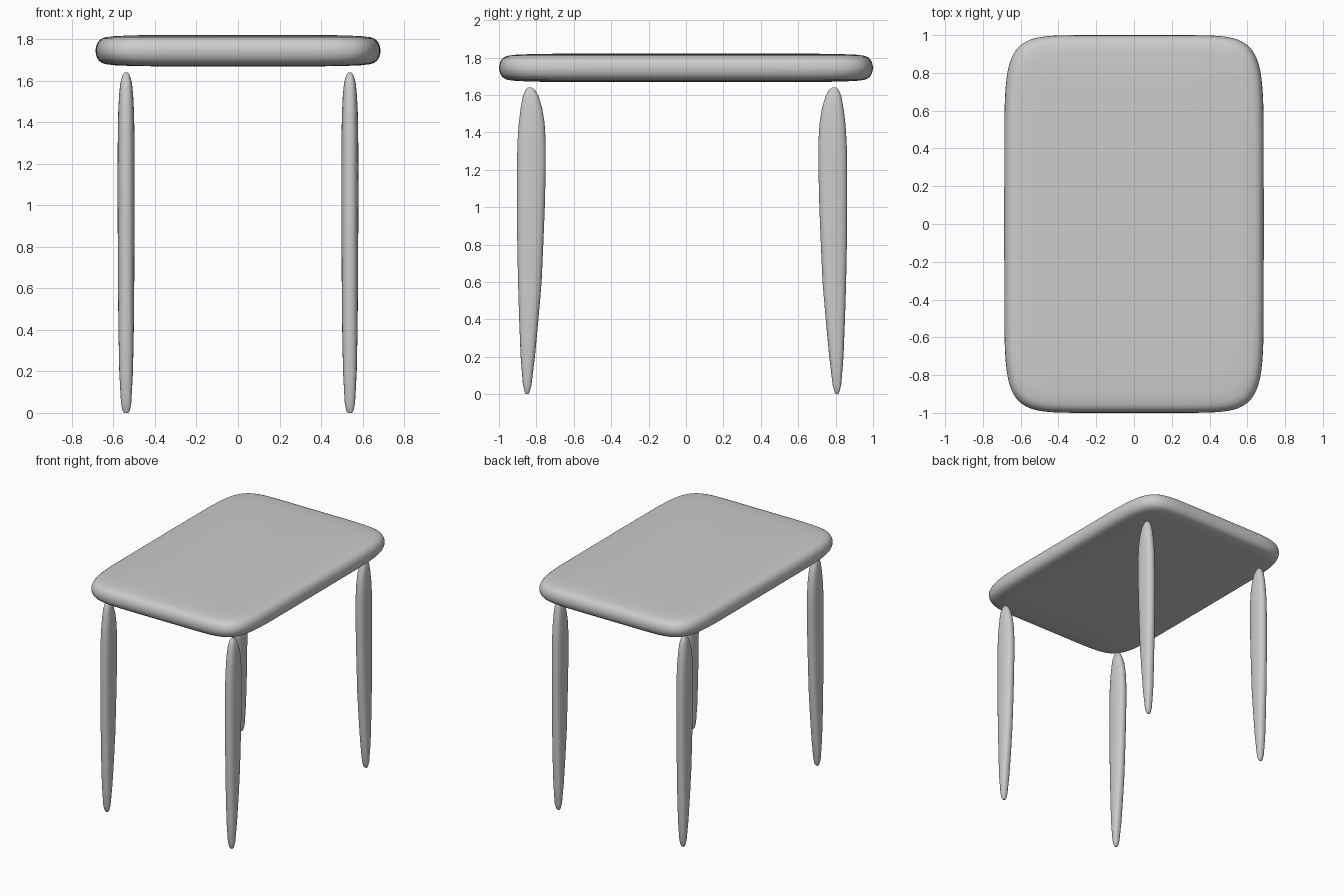
import bpy, bmesh, math

cube = bpy.data.objects.get("Cube")
if cube:
    bpy.data.objects.remove(cube, do_unlink=True)

grey = bpy.data.materials.new("plain_grey")
grey.use_nodes = True
colour = (0.6, 0.6, 0.6, 1)
grey.diffuse_color = colour
grey.node_tree.nodes["Principled BSDF"].inputs["Base Color"].default_value = colour


def oval(cx, cy, rx, ry, z, power, count):
    """Superellipse ring, squarer as the power grows."""
    points = []
    for i in range(count):
        a = 2 * math.pi * i / count
        c, s = math.cos(a), math.sin(a)
        x = math.copysign(abs(c) ** (2 / power), c)
        y = math.copysign(abs(s) ** (2 / power), s)
        points.append((cx + rx * x, cy + ry * y, z))
    return points


def loft(name, rings):
    """Skin a stack of rings, bottom to top, and cap both ends."""
    bm = bmesh.new()
    loops = [[bm.verts.new(p) for p in ring] for ring in rings]
    n = len(loops[0])
    for low, high in zip(loops, loops[1:]):
        for i in range(n):
            j = (i + 1) % n
            bm.faces.new((low[i], low[j], high[j], high[i]))
    bm.faces.new(loops[0][::-1])
    bm.faces.new(loops[-1])
    bmesh.ops.recalc_face_normals(bm, faces=bm.faces[:])
    mesh = bpy.data.meshes.new(name)
    bm.to_mesh(mesh)
    bm.free()
    mesh.materials.append(grey)
    obj = bpy.data.objects.new(name, mesh)
    bpy.context.collection.objects.link(obj)
    for o in bpy.context.selected_objects:
        o.select_set(False)
    obj.select_set(True)
    bpy.context.view_layer.objects.active = obj
    bpy.ops.object.shade_smooth_by_angle(angle=math.radians(50))
    return obj


# Tabletop: pillow-edged slab, rim given as (inset, height from the middle)
rim = [(0, 0), (0.003, 0.02), (0.009, 0.036), (0.018, 0.049), (0.03, 0.058),
       (0.05, 0.065), (0.09, 0.07), (0.18, 0.074), (0.35, 0.076)]
section = [(t, -h) for t, h in rim[:0:-1]] + rim
loft("tabletop", [oval(0, 0, 0.687 - t, 1 - t, 1.745 + h, 7.8, 128)
                  for t, h in section])

# Legs: slim blades given as (height, outer y, inner y, half thickness)
blade = [(0, 0.856, 0.843, 0.01), (0.012, 0.862, 0.836, 0.018),
         (0.05, 0.872, 0.826, 0.025), (0.2, 0.884, 0.808, 0.033),
         (0.4, 0.892, 0.789, 0.037), (0.6, 0.898, 0.772, 0.039),
         (0.8, 0.902, 0.763, 0.04), (1.0, 0.904, 0.755, 0.041),
         (1.2, 0.904, 0.75, 0.041), (1.35, 0.901, 0.75, 0.04),
         (1.45, 0.894, 0.756, 0.038), (1.53, 0.884, 0.769, 0.034),
         (1.59, 0.873, 0.787, 0.028), (1.625, 0.86, 0.805, 0.018),
         (1.64, 0.845, 0.825, 0.008)]
for end, sy, shift in (("front", -1, 0), ("back", 1, -0.042)):
    for side, sx in (("left", 1), ("right", -1)):
        loft(f"{end}_{side}_leg",
             [oval(sx * 0.539, sy * ((out + inn) / 2 + shift),
                   half, (out - inn) / 2, z, 2.5, 32)
              for z, out, inn, half in blade])
